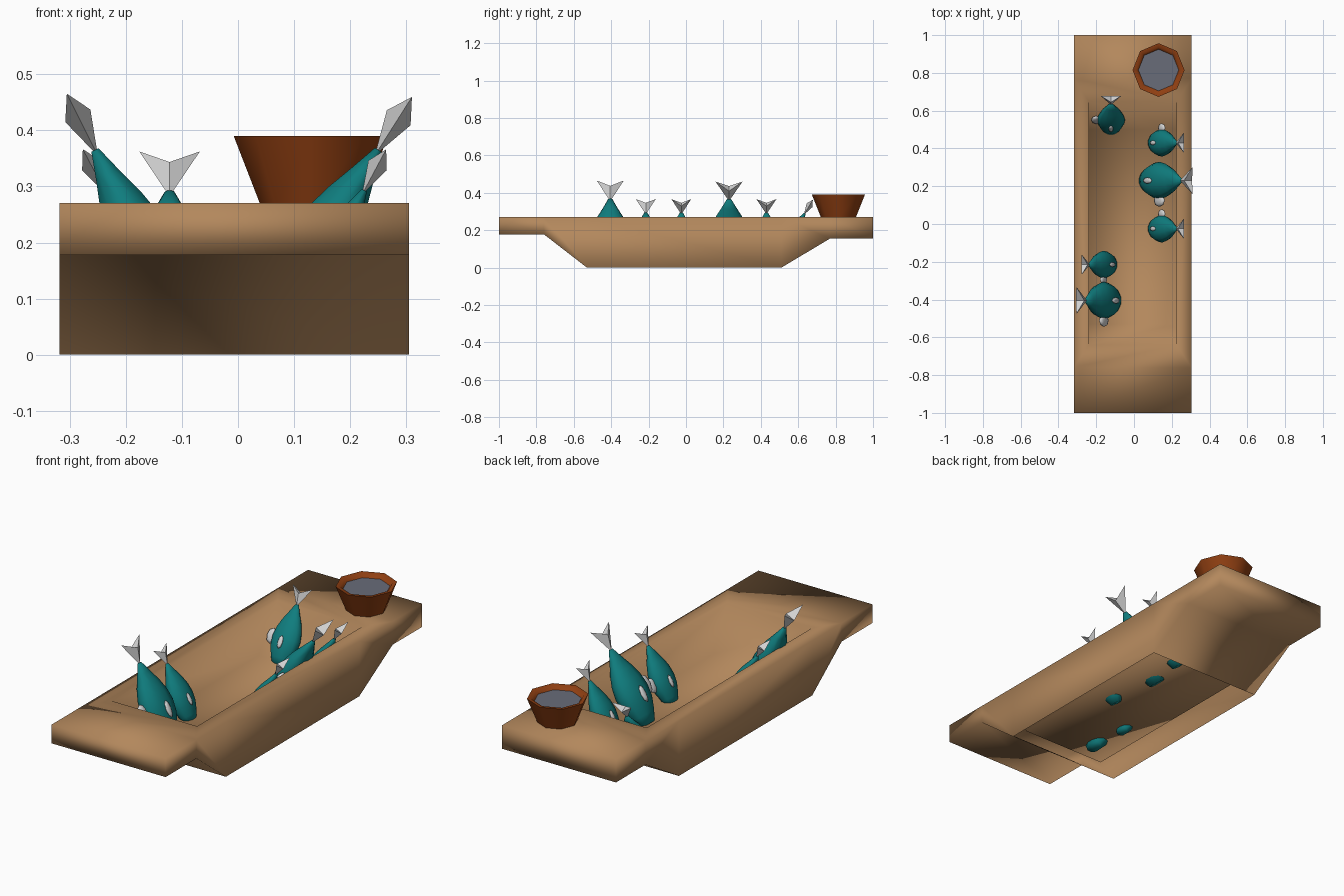
import bpy, bmesh, math
from mathutils import Vector, Matrix

if "Cube" in bpy.data.objects:
    bpy.data.objects.remove(bpy.data.objects["Cube"])


def material(name, rgb):
    m = bpy.data.materials.new(name)
    m.diffuse_color = (*rgb, 1)
    m.use_nodes = True
    m.node_tree.nodes["Principled BSDF"].inputs["Base Color"].default_value = m.diffuse_color
    return m


WOOD = material("light wood", (0.45, 0.245, 0.108))
TEAL = material("fish teal", (0.005, 0.205, 0.21))
SILVER = material("fin silver", (0.66, 0.66, 0.66))
RUST = material("bowl rust", (0.28, 0.05, 0.006))
GREY = material("bowl filling grey", (0.14, 0.15, 0.19))


def finish(bm, name, mats, smooth=True, angle=None):
    bmesh.ops.recalc_face_normals(bm, faces=bm.faces)
    me = bpy.data.meshes.new(name)
    bm.to_mesh(me)
    bm.free()
    for m in mats:
        me.materials.append(m)
    ob = bpy.data.objects.new(name, me)
    bpy.context.collection.objects.link(ob)
    for p in me.polygons:
        p.use_smooth = smooth
    if angle:
        bpy.context.view_layer.objects.active = ob
        ob.select_set(True)
        bpy.ops.object.shade_smooth_by_angle(angle=math.radians(angle))
        ob.select_set(False)
    return ob


def skin(bm, rings):
    """Bridge consecutive closed rings of points and return the vertex rings."""
    vs = [[bm.verts.new(p) for p in r] for r in rings]
    for a, b in zip(vs, vs[1:]):
        n = len(a)
        for i in range(n):
            bm.faces.new((a[i], a[(i + 1) % n], b[(i + 1) % n], b[i]))
    return vs


# Wooden trough: outer shell with open underside, flat rim, sunken inside
def build_trough():
    bm = bmesh.new()
    XL, XR, TOP = -0.318, 0.305, 0.27
    keel = [(-1, .178), (-.76, .178), (-.53, 0), (.51, 0), (.77, .155), (1, .155)]
    top = [[bm.verts.new((x, y, TOP)) for x in (XL, XR)] for y, z in keel]
    bot = [[bm.verts.new((x, y, z)) for x in (XL, XR)] for y, z in keel]
    for i in range(5):
        for s in (0, 1):                       # long sides
            bm.faces.new((top[i][s], top[i + 1][s], bot[i + 1][s], bot[i][s]))
        if i != 2:                             # underside, open in the middle
            bm.faces.new((bot[i][0], bot[i + 1][0], bot[i + 1][1], bot[i][1]))
    for i in (0, 5):                           # end faces
        bm.faces.new((top[i][0], top[i][1], bot[i][1], bot[i][0]))
    # sunken inside
    lip = [[bm.verts.new((x, y, TOP)) for x in (-.24, .225)] for y in (-.64, .65)]
    flo = [[bm.verts.new((x, y, .06)) for x in (-.238, .223)] for y in (-.53, .5)]
    for s in (0, 1):
        bm.faces.new((lip[0][s], lip[1][s], flo[1][s], flo[0][s]))
        bm.faces.new((lip[s][0], lip[s][1], flo[s][1], flo[s][0]))
        bm.faces.new((top[1][s], top[2][s], top[3][s], top[4][s], lip[1][s], lip[0][s]))
    bm.faces.new((flo[0][0], flo[0][1], flo[1][1], flo[1][0]))
    # flat rim at both ends
    for i, j, k in ((0, 1, 0), (5, 4, 1)):
        bm.faces.new((top[i][0], top[i][1], top[j][1], top[j][0]))
        bm.faces.new((top[j][0], top[j][1], lip[k][1], lip[k][0]))
    finish(bm, "trough", [WOOD])


# Eight-sided bowl with a grey filling
def build_bowl():
    def ring(r, z):
        return [(0.13 + r * .97 * math.cos(k * math.pi / 4),
                 0.815 + r * math.sin(k * math.pi / 4), z) for k in range(8)]
    bm = bmesh.new()
    vs = skin(bm, [ring(.092, .265), ring(.142, .39), ring(.122, .388), ring(.110, .372)])
    bm.faces.new(vs[0])
    bm.faces.new(vs[-1]).material_index = 1
    finish(bm, "bowl", [RUST, GREY], angle=50)


# Fish: body along head->tail axis, forked tail, edge fin, two side fins
PROFILE = [(0, .045), (.12, .07), (.28, .093), (.43, .099), (.58, .089),
           (.72, .068), (.87, .037), (1, .012)]


def build_fish(name, head, tail, size, fin_side):
    head, tail = Vector(head), Vector(tail)
    axis = (tail - head).normalized()
    broad = axis.cross(Vector((0, 0, 1))).normalized()
    # broad axis points along +y, or along +x for a fish leaning in y
    if broad.x + broad.y < 0:
        broad.negate()
    thick = axis.cross(broad)
    if thick.z < 0:
        thick.negate()

    bm = bmesh.new()
    rings = []
    for t, w in PROFILE:
        c = head.lerp(tail, t)
        rings.append([c + broad * w * size * math.cos(k * math.pi / 5)
                      + thick * w * size * .62 * math.sin(k * math.pi / 5)
                      for k in range(10)])
    vs = skin(bm, rings)
    bm.faces.new(vs[0])
    bm.faces.new(vs[-1])
    finish(bm, name + "_body", [TEAL])

    # forked tail: two pointed prongs sharing a thick middle
    bm = bmesh.new()
    root = bm.verts.new(tail - axis * .012 * size)
    mid = tail + axis * .068 * size
    up, dn = (bm.verts.new(mid + thick * s * .025 * size) for s in (1, -1))
    for s in (1, -1):
        tip = bm.verts.new(tail + axis * .112 * size + broad * s * .072 * size)
        for tri in ((root, up, tip), (root, dn, tip), (up, dn, tip)):
            bm.faces.new(tri)
    finish(bm, name + "_tail", [SILVER], smooth=False)

    # fins as flattened ellipsoids
    bm = bmesh.new()
    rot = Matrix((axis, broad, thick)).transposed().to_4x4()
    fins = [(.42, broad * fin_side * .105, (.05, .035, .014))]
    fins += [(.36, thick * s * .060, (.042, .017, .008)) for s in (1, -1)]
    for t, off, radii in fins:
        m = Matrix.Translation(head.lerp(tail, t) + off * size) @ rot
        m = m @ Matrix.Diagonal((*[r * size for r in radii], 1))
        bmesh.ops.create_uvsphere(bm, u_segments=8, v_segments=5, radius=1, matrix=m)
    finish(bm, name + "_fins", [SILVER])


build_trough()
build_bowl()

# name, head, tail root, size, side of the edge fin
FISH = [
    ("large_fish_left", (-.09, -.405, .035), (-.255, -.405, .365), 1.0, -1),
    ("small_fish_left", (-.105, -.215, .04), (-.238, -.215, .293), .74, -1),
    ("small_fish_back", (-.122, .49, .045), (-.122, .635, .290), .75, -1),
    ("small_fish_right", (.09, -.025, .04), (.225, -.025, .293), .74, 1),
    ("large_fish_right", (.05, .23, .05), (.250, .23, .365), 1.0, -1),
    ("small_fish_right_rear", (.09, .43, .04), (.225, .43, .293), .74, 1),
]
for f in FISH:
    build_fish(*f)
